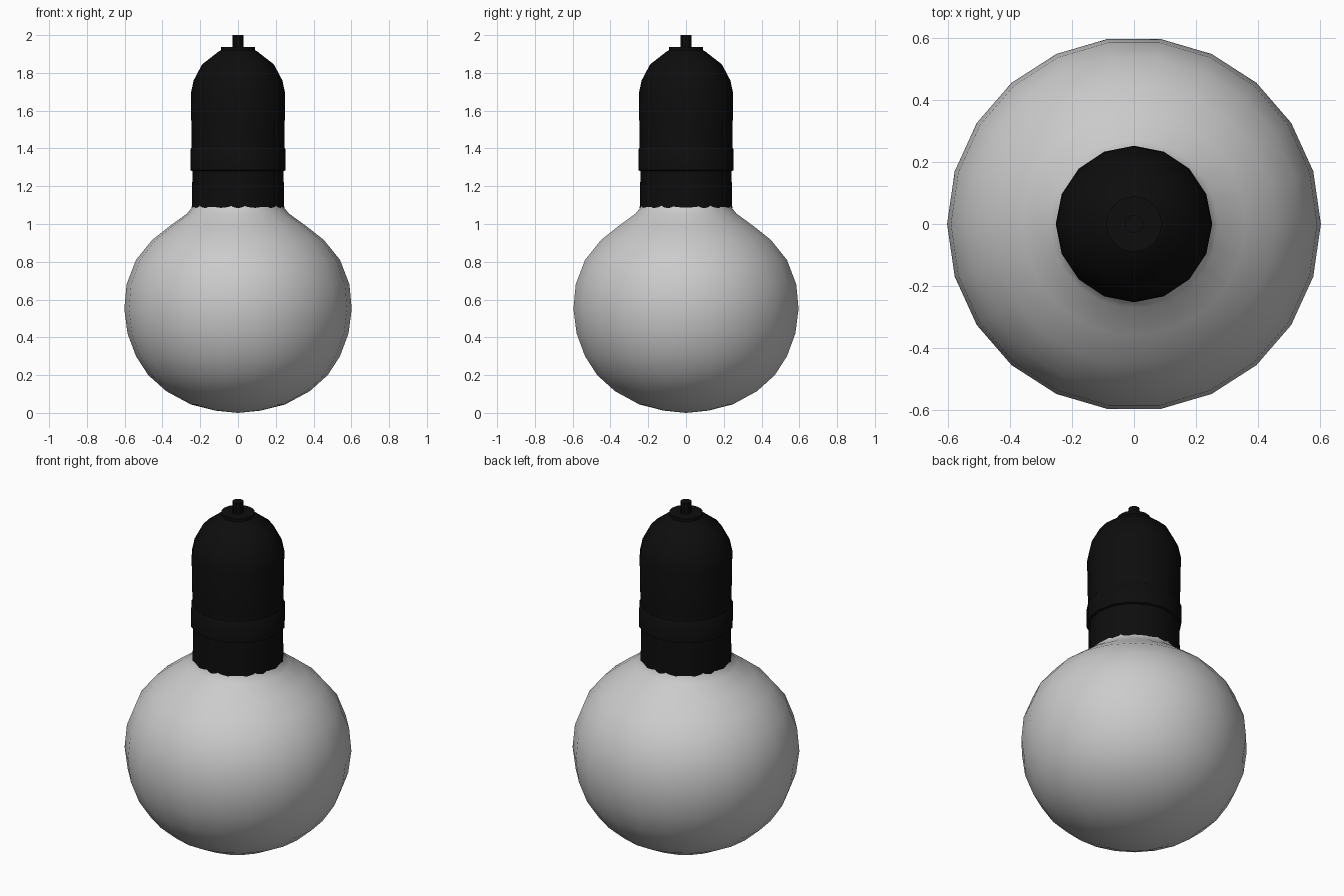
import bpy, bmesh, math

if "Cube" in bpy.data.objects:
    bpy.data.objects.remove(bpy.data.objects["Cube"])

black = bpy.data.materials.new("black")
black.diffuse_color = (0.004, 0.004, 0.004, 1)
black.use_nodes = True
black.node_tree.nodes["Principled BSDF"].inputs["Base Color"].default_value = black.diffuse_color


def lathe(name, profile, sides, angle, mat=None):
    """Revolve (radius, z) points around the z axis; radius 0 makes a pole."""
    bm = bmesh.new()
    rings = []
    for r, z in profile:
        n = 1 if r == 0 else sides
        rings.append([bm.verts.new((r * math.cos(2 * math.pi * i / sides),
                                    r * math.sin(2 * math.pi * i / sides), z))
                      for i in range(n)])
    for a, b in zip(rings, rings[1:]):
        for i in range(sides):
            j = (i + 1) % sides
            quad = [a[i % len(a)], a[j % len(a)], b[j % len(b)], b[i % len(b)]]
            bm.faces.new(list(dict.fromkeys(quad)))
    bmesh.ops.recalc_face_normals(bm, faces=bm.faces)
    mesh = bpy.data.meshes.new(name)
    bm.to_mesh(mesh)
    bm.free()
    obj = bpy.data.objects.new(name, mesh)
    bpy.context.collection.objects.link(obj)
    if mat:
        mesh.materials.append(mat)
    bpy.ops.object.select_all(action='DESELECT')
    obj.select_set(True)
    bpy.context.view_layer.objects.active = obj
    bpy.ops.object.shade_smooth_by_angle(angle=math.radians(angle))
    return obj


# Globe with a short neck running up into the socket
lathe("globe", [(0, 0), (0.12, 0.012), (0.25, 0.045), (0.38, 0.115), (0.475, 0.20),
                (0.54, 0.30), (0.585, 0.42), (0.602, 0.55), (0.59, 0.68),
                (0.54, 0.81), (0.455, 0.915), (0.36, 0.99), (0.27, 1.055),
                (0.242, 1.09), (0.232, 1.13)], 22, 60)

# Socket: lower skirt, raised band, straight body and domed cap
lathe("socket", [(0.232, 1.085), (0.245, 1.085), (0.241, 1.28), (0.252, 1.285),
                 (0.252, 1.395), (0.245, 1.405), (0.25, 1.69), (0.235, 1.76),
                 (0.19, 1.845), (0.10, 1.915), (0.09, 1.92), (0.09, 1.937),
                 (0, 1.937)], 16, 35, black)

# Cord stub
lathe("cord", [(0, 1.92), (0.03, 1.92), (0.03, 2.0), (0, 2.0)], 10, 35, black)
